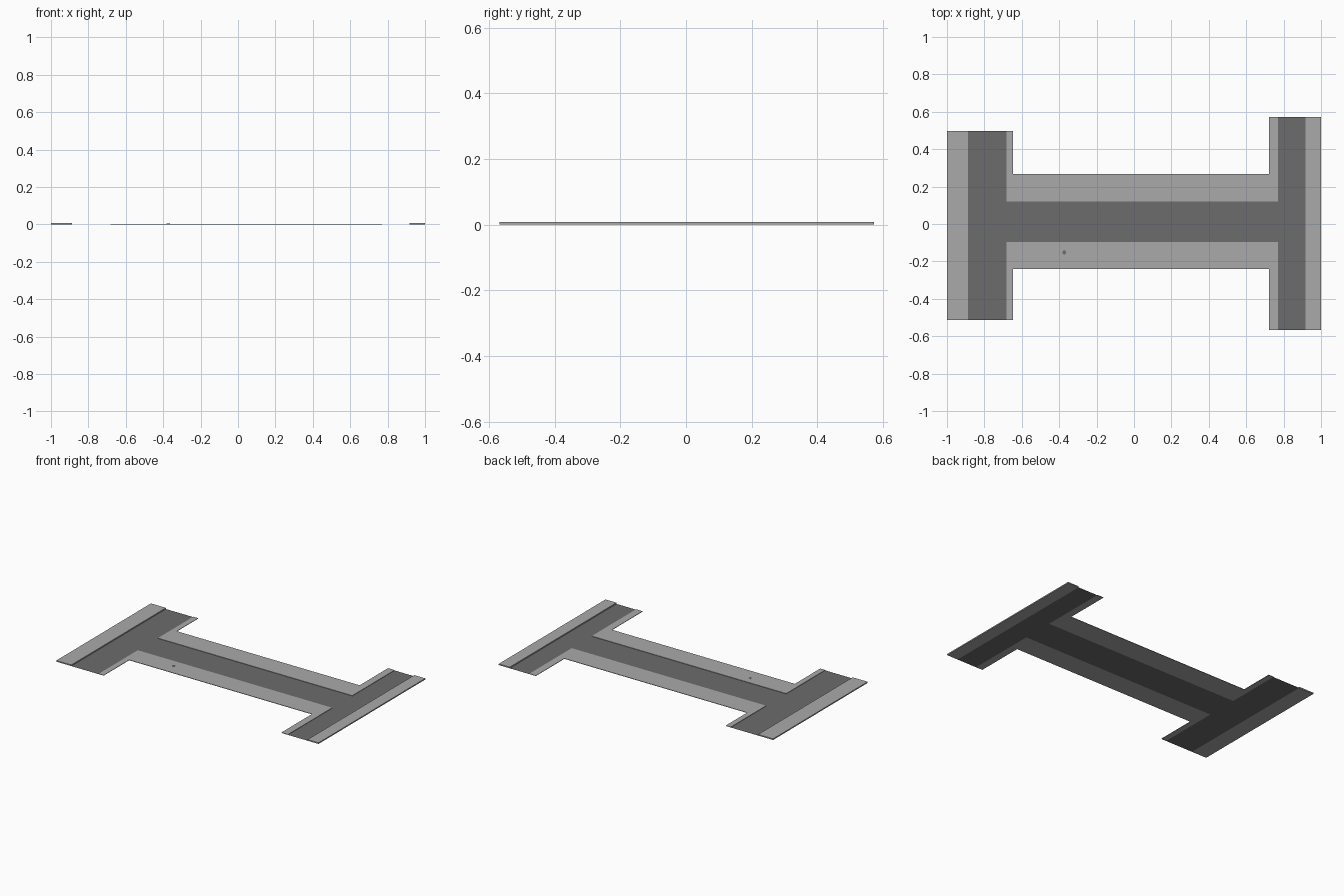
import bpy, bmesh, math

if "Cube" in bpy.data.objects:
    bpy.data.objects.remove(bpy.data.objects["Cube"])


def material(name, v):
    m = bpy.data.materials.new(name)
    m.diffuse_color = (v, v, v, 1)
    m.use_nodes = True
    m.node_tree.nodes["Principled BSDF"].inputs["Base Color"].default_value = m.diffuse_color
    return m


PAVING = material("paving", 0.40)
ASPHALT = material("asphalt", 0.15)


def slab(name, points, mat, z=0.0, height=0.0):
    """Flat outline, optionally extruded up into a closed slab."""
    bm = bmesh.new()
    face = bm.faces.new([bm.verts.new((x, y, z)) for x, y in points])
    face.normal_update()
    if face.normal.z < 0:
        face.normal_flip()
    if height:
        ext = bmesh.ops.extrude_face_region(bm, geom=[face], use_keep_orig=True)
        top = [g for g in ext["geom"] if isinstance(g, bmesh.types.BMVert)]
        bmesh.ops.translate(bm, verts=top, vec=(0, 0, height))
        bmesh.ops.recalc_face_normals(bm, faces=bm.faces)
    me = bpy.data.meshes.new(name)
    bm.to_mesh(me)
    bm.free()
    me.materials.append(mat)
    ob = bpy.data.objects.new(name, me)
    bpy.context.collection.objects.link(ob)
    return ob


def rect(x0, x1, y0, y1):
    return [(x0, y0), (x1, y0), (x1, y1), (x0, y1)]


# End of each street, and the road edges
LS, LN = -0.512, 0.498      # left street south / north ends
RS, RN = -0.568, 0.572      # right street south / north ends
A, B, C, D = -0.888, -0.683, 0.771, 0.918
HIGH, LOW = 0.008, 0.003    # kerb heights

# Roads
slab("left_road", rect(A, B, LS, LN), ASPHALT)
slab("right_road", rect(C, D, RS, RN), ASPHALT)
slab("cross_road", rect(B, C, -0.095, 0.12), ASPHALT)

# Outer pavements with tall kerbs
slab("left_pavement", rect(-1, A, LS, LN), PAVING, 0, HIGH)
slab("right_pavement", rect(D, 1, RS, RN), PAVING, 0, HIGH)

# Inner pavements wrap round both corners of each block
for name, yl, yr, back, kerb in (("north_pavement", LN, RN, 0.268, 0.12),
                                 ("south_pavement", LS, RS, -0.24, -0.095)):
    slab(name, [(B, kerb), (B, yl), (-0.646, yl), (-0.646, back),
                (0.722, back), (0.722, yr), (C, yr), (C, kerb)], PAVING, 0, LOW)

# Small drain cover on the south pavement
cover = [(-0.373 + 0.010 * math.cos(i * math.pi / 4),
          -0.152 + 0.012 * math.sin(i * math.pi / 4)) for i in range(8)]
slab("drain_cover", cover, ASPHALT, LOW, 0.001)
